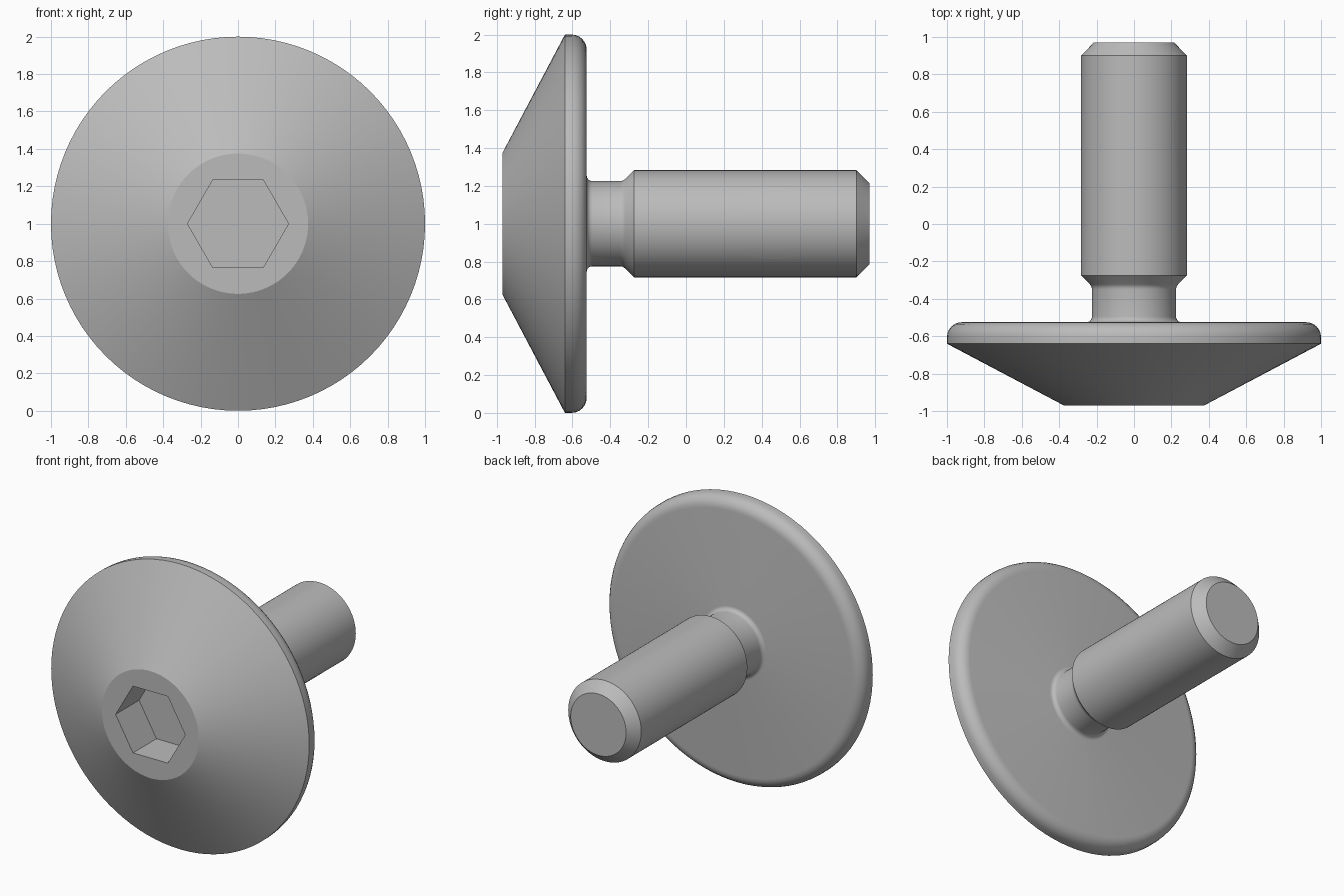
import bpy, bmesh
from math import sin, cos, pi, radians, sqrt

SEGMENTS = 96
AXIS_Z = 1.0

cube = bpy.data.objects.get("Cube")
if cube:
    bpy.data.objects.remove(cube, do_unlink=True)

steel = bpy.data.materials.new("grey steel")
steel.use_nodes = True
steel.diffuse_color = (0.5, 0.5, 0.5, 1)
steel.node_tree.nodes["Principled BSDF"].inputs["Base Color"].default_value = (0.5, 0.5, 0.5, 1)


def round_radius(r):
    return lambda angle: r


def hex_radius(r):
    # distance to a hexagon's outline, r being its corner radius
    return lambda angle: r * cos(pi / 6) / cos(angle % (pi / 3) - pi / 6)


def arc(r, y, size, start, end, steps=6):
    # fillet points around a centre in the radius / length plane
    angles = [radians(start + (end - start) * i / steps) for i in range(steps + 1)]
    return [(r + size * cos(a), y + size * sin(a)) for a in angles]


def finish(name, bm):
    mesh = bpy.data.meshes.new(name)
    bm.to_mesh(mesh)
    bm.free()
    mesh.materials.append(steel)
    mesh.shade_smooth()
    mesh.set_sharp_from_angle(angle=radians(25))
    obj = bpy.data.objects.new(name, mesh)
    bpy.context.collection.objects.link(obj)
    return obj


def revolve(name, profile, cap_start=False, cap_end=False):
    # rings around the y axis; a radius may be a number or a function of angle
    bm = bmesh.new()
    rings = []
    for r, y in profile:
        radius = r if callable(r) else round_radius(r)
        ring = []
        for i in range(SEGMENTS):
            a = 2 * pi * i / SEGMENTS
            ring.append(bm.verts.new((radius(a) * cos(a), y, AXIS_Z + radius(a) * sin(a))))
        rings.append(ring)
    for low, high in zip(rings, rings[1:]):
        for i in range(SEGMENTS):
            j = (i + 1) % SEGMENTS
            bm.faces.new((low[i], high[i], high[j], low[j]))
    if cap_start:
        bm.faces.new(rings[0])
    if cap_end:
        bm.faces.new(rings[-1][::-1])
    return finish(name, bm)


# Head: hex socket, front face, cone, rounded rim, flat back, neck fillet
revolve("socket_head",
        [(hex_radius(0.27), -0.71), (hex_radius(0.27), -0.97), (0.375, -0.97), (1.0, -0.64)]
        + arc(0.92, -0.605, 0.08, 0, 90)
        + arc(0.255, -0.495, 0.03, 270, 180)
        + [(0.225, -0.42)],
        cap_start=True)

# Shank: neck, softened flare, cylinder, end chamfer
shank_radius = 0.283
revolve("shank",
        [(0.225, -0.42)]
        + arc(0.265, -0.35, 0.04, 180, 135, 4)
        + [(shank_radius, -0.275), (shank_radius, 0.9), (0.215, 0.97)],
        cap_end=True)

# Oval locking patch, lying flush on the left of the shank
bm = bmesh.new()
bmesh.ops.create_grid(bm, x_segments=24, y_segments=24, size=1)
for v in bm.verts:
    u, w = v.co.x, v.co.y
    y = 0.47 + 0.28 * u * sqrt(1 - w * w / 2)
    z = 0.187 * w * sqrt(1 - u * u / 2)
    v.co = (sqrt((shank_radius + 0.0005) ** 2 - z * z), y, AXIS_Z + z)
finish("locking_patch", bm)
